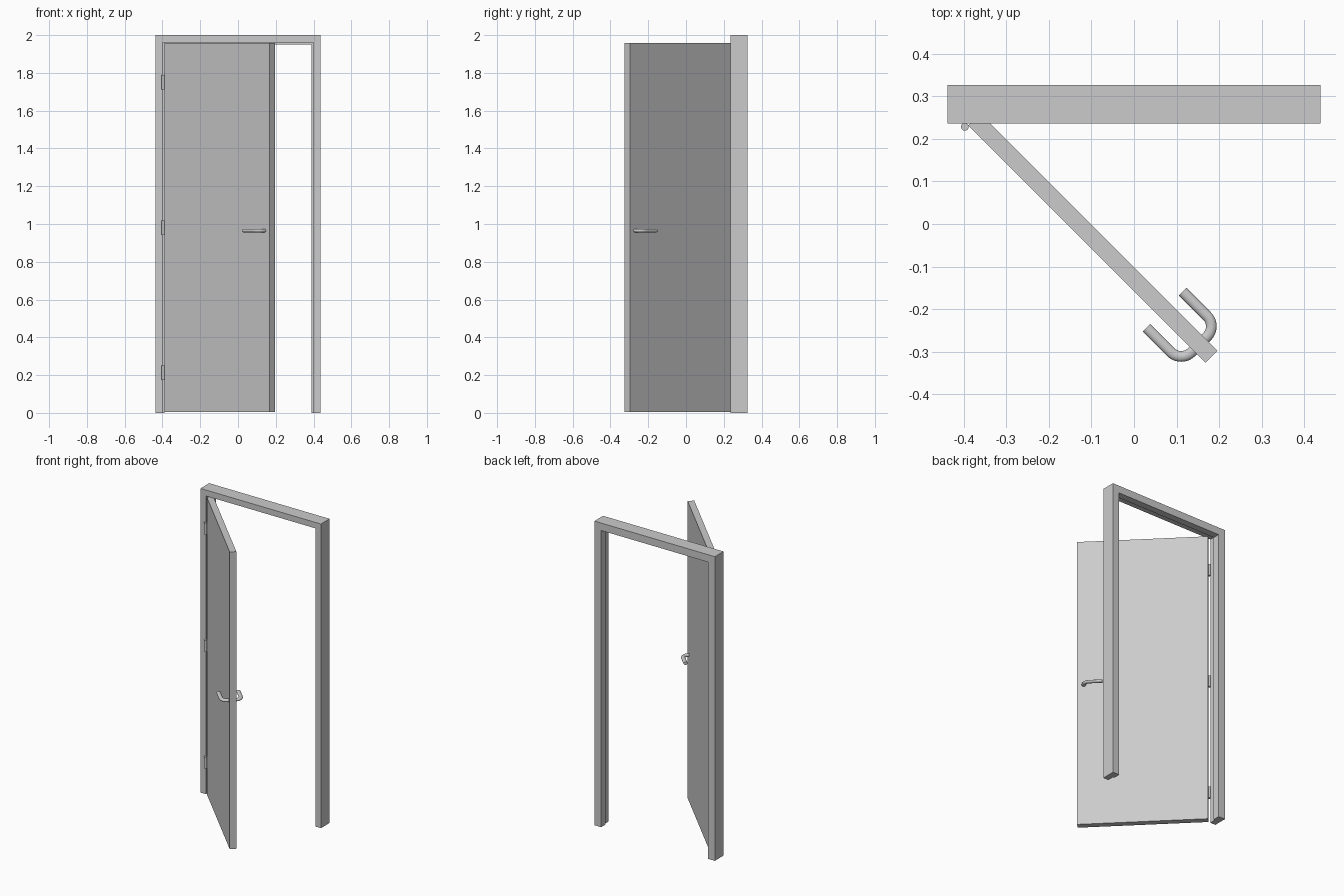
import bpy, bmesh, math
from mathutils import Matrix, Vector

cube = bpy.data.objects.get("Cube")
if cube:
    bpy.data.objects.remove(cube)

GREY = (0.6, 0.6, 0.6, 1)
mat = bpy.data.materials.new("light grey")
mat.use_nodes = True
mat.diffuse_color = GREY
mat.node_tree.nodes["Principled BSDF"].inputs["Base Color"].default_value = GREY

# Door space: origin on the hinge pin, x along the door, swung open 45 degrees
PIN = Vector((-0.397, 0.228, 0))
SWING = Matrix.Translation(PIN) @ Matrix.Rotation(math.radians(-45), 4, "Z")


def add(name, bm, matrix=Matrix(), smooth=False):
    bmesh.ops.recalc_face_normals(bm, faces=bm.faces)
    mesh = bpy.data.meshes.new(name)
    bm.to_mesh(mesh)
    bm.free()
    mesh.transform(matrix)
    mesh.materials.append(mat)
    obj = bpy.data.objects.new(name, mesh)
    bpy.context.collection.objects.link(obj)
    if smooth:
        bpy.ops.object.select_all(action="DESELECT")
        obj.select_set(True)
        bpy.context.view_layer.objects.active = obj
        bpy.ops.object.shade_smooth_by_angle(angle=math.radians(40))
    return obj


def loft(bm, rings):
    """Join rings of points into a closed tube with capped ends."""
    rows = [[bm.verts.new(p) for p in ring] for ring in rings]
    n = len(rows[0])
    for a, b in zip(rows, rows[1:]):
        for i in range(n):
            j = (i + 1) % n
            bm.faces.new((a[i], a[j], b[j], b[i]))
    bm.faces.new(rows[0])
    bm.faces.new(rows[-1])


# Frame: rebated section (inset, y) swept up, across and down
W, H = 0.438, 2.0
FRONT, STEP, BACK = 0.236, 0.28, 0.326
section = [(0, FRONT), (0.039, FRONT), (0.039, STEP),
           (0.049, STEP), (0.049, BACK), (0, BACK)]
bm = bmesh.new()
loft(bm, [[(side * (W - i), y, (H - i) * up) for i, y in section]
          for side, up in ((-1, 0), (-1, 1), (1, 1), (1, 0))])
add("door_frame", bm)

# Door leaf
x0, x1, y0, y1, z0, z1 = 0.003, 0.791, 0.008, 0.048, 0.004, 1.958
bm = bmesh.new()
loft(bm, [[(x0, y0, z), (x1, y0, z), (x1, y1, z), (x0, y1, z)] for z in (z0, z1)])
add("door_leaf", bm, SWING)

# Hinge knuckles
for label, z in (("lower", 0.212), ("middle", 0.981), ("upper", 1.751)):
    bm = bmesh.new()
    bmesh.ops.create_cone(bm, cap_ends=True, segments=24, radius1=0.009,
                          radius2=0.009, depth=0.076)
    add(label + "_hinge", bm, Matrix.Translation(PIN + Vector((0, 0, z))), True)

# Lever handles: an oval tube leaving the door and bending towards the hinges
SHAFT, TIP, REACH, BEND, HEIGHT = 0.75, 0.635, 0.06, 0.034, 0.965
MID = (y0 + y1) / 2
WIDE, TALL, SIDES, STEPS = 0.0125, 0.0095, 20, 12


def lever(name, side):
    path = [(SHAFT, 0, 0)]
    for k in range(STEPS + 1):
        a = math.pi / 2 * k / STEPS
        path.append((SHAFT - BEND * (1 - math.cos(a)),
                     REACH - BEND * (1 - math.sin(a)), a))
    path.append((TIP, REACH, math.pi / 2))
    rings = []
    for x, y, a in path:
        ring = []
        for s in range(SIDES):
            t = math.tau * s / SIDES
            r = WIDE * math.cos(t)
            ring.append((x + r * math.cos(a), MID + side * (y + r * math.sin(a)),
                         HEIGHT + TALL * math.sin(t)))
        rings.append(ring)
    bm = bmesh.new()
    loft(bm, rings)
    add(name, bm, SWING, True)


lever("front_handle", -1)
lever("back_handle", 1)
